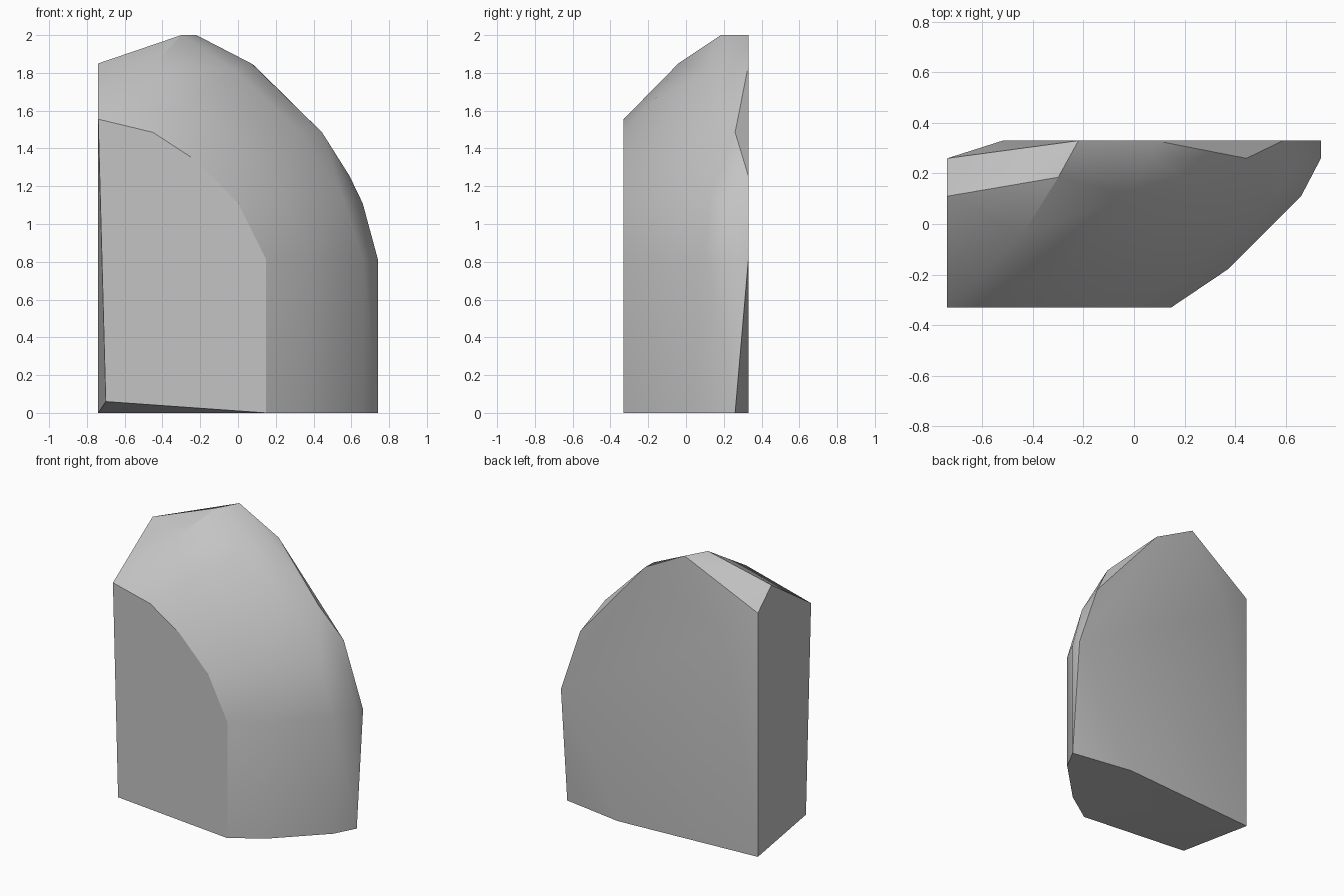
import bpy
import bmesh
import math
from mathutils import Vector

cube = bpy.data.objects.get("Cube")
if cube:
    bpy.data.objects.remove(cube, do_unlink=True)

FRONT, RIM, BACK = -0.33, 0.26, 0.33

# Matching outlines (x, z) of the flat front and the wider rear rim
front_arc = [(0.148, 0), (0.148, 0.815), (0, 1.11), (-0.22, 1.335), (-0.45, 1.485)]
rim_arc = [(0.74, 0), (0.74, 0.815), (0.66, 1.11), (0.445, 1.485), (0.07, 1.85)]
bulge_angles = [0, 0, 30, 45, 55]

points = []
for (fx, fz), (rx, rz), angle in zip(front_arc, rim_arc, bulge_angles):
    points += [(fx, FRONT, fz), (rx, RIM, rz)]
    # Rounded shoulder between the two outlines
    for t in (0.254, 0.746):
        a = math.radians(angle)
        points.append((fx + (rx - fx) * t + 0.072 * math.cos(a),
                       FRONT + (RIM - FRONT) * t,
                       fz + (rz - fz) * t + 0.072 * math.sin(a)))

# Cut left side
points += [(-0.74, FRONT, 1.555), (-0.70, FRONT, 0.06), (-0.74, RIM, 0),
           (-0.74, RIM, 1.71), (-0.74, 0.11, 1.85)]
# Peak and its ridge
points += [(-0.44, -0.04, 1.85), (-0.30, 0.185, 2), (-0.22, BACK, 2)]
# Back face outline
points += [(x, BACK, z) for x, z in
           [(0.085, 1.84), (0.59, 1.255), (0.74, 0.81), (0.30, 0), (-0.52, 1.5)]]

# Wrap the points into one solid boulder
bm = bmesh.new()
for p in points:
    bm.verts.new(Vector(p))
hull = bmesh.ops.convex_hull(bm, input=bm.verts[:])
loose = {v for v in bm.verts if not v.link_faces}
bmesh.ops.delete(bm, geom=list(loose), context='VERTS')
bmesh.ops.dissolve_limit(bm, angle_limit=math.radians(1),
                         verts=bm.verts[:], edges=bm.edges[:])
bmesh.ops.recalc_face_normals(bm, faces=bm.faces[:])

mesh = bpy.data.meshes.new("boulder")
bm.to_mesh(mesh)
bm.free()
boulder = bpy.data.objects.new("boulder", mesh)
bpy.context.collection.objects.link(boulder)

# Stone colour
stone = bpy.data.materials.new("stone_grey")
stone.use_nodes = True
colour = (0.55, 0.55, 0.55, 1)
stone.diffuse_color = colour
stone.node_tree.nodes["Principled BSDF"].inputs["Base Color"].default_value = colour
mesh.materials.append(stone)

# Soft shoulder, crisp cuts
bpy.ops.object.select_all(action='DESELECT')
boulder.select_set(True)
bpy.context.view_layer.objects.active = boulder
bpy.ops.object.shade_smooth_by_angle(angle=math.radians(30))
